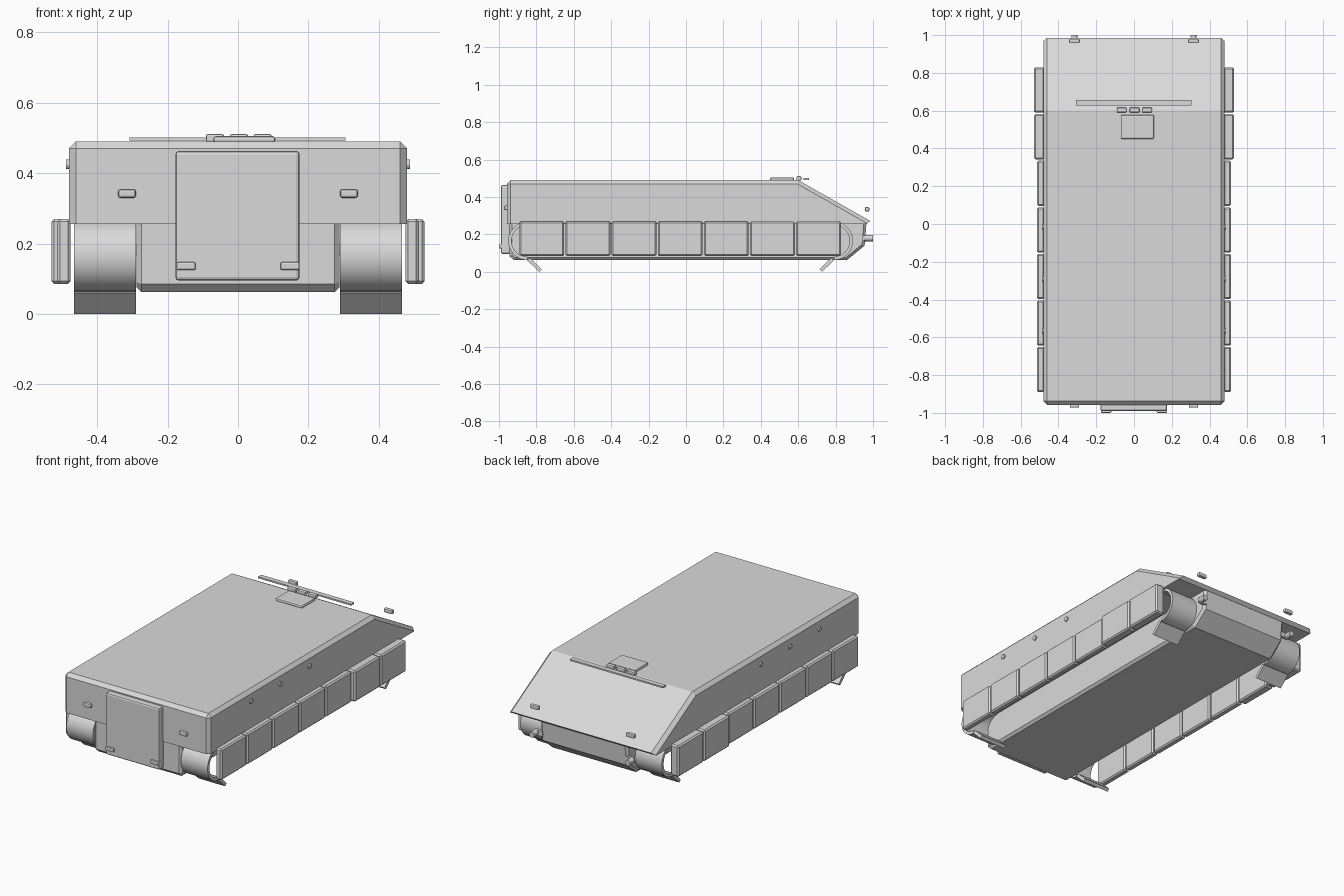
import bpy, bmesh, math
from mathutils import Matrix, Vector

if "Cube" in bpy.data.objects:
    bpy.data.objects.remove(bpy.data.objects["Cube"])

grey = bpy.data.materials.new("plain_grey")
grey.diffuse_color = (0.7, 0.7, 0.7, 1)
grey.use_nodes = True
grey.node_tree.nodes["Principled BSDF"].inputs["Base Color"].default_value = grey.diffuse_color


def finish(name, bm, smooth=False):
    bmesh.ops.recalc_face_normals(bm, faces=bm.faces)
    me = bpy.data.meshes.new(name)
    bm.to_mesh(me)
    bm.free()
    me.materials.append(grey)
    ob = bpy.data.objects.new(name, me)
    bpy.context.collection.objects.link(ob)
    if smooth:
        bpy.ops.object.select_all(action='DESELECT')
        ob.select_set(True)
        bpy.context.view_layer.objects.active = ob
        bpy.ops.object.shade_smooth_by_angle(angle=math.radians(30))
    return ob


def box(name, lo, hi, bevel=0.0, segments=2):
    bm = bmesh.new()
    lo, hi = Vector(lo), Vector(hi)
    size = hi - lo
    m = Matrix.Translation((lo + hi) / 2) @ Matrix.Diagonal((*size, 1))
    bmesh.ops.create_cube(bm, size=1, matrix=m)
    if bevel:
        bmesh.ops.bevel(bm, geom=bm.edges[:], offset=bevel, segments=segments,
                        profile=0.5, affect='EDGES')
    return finish(name, bm)


def extrude_profile(points, x0, x1):
    """Closed (y, z) outline extruded along x."""
    bm = bmesh.new()
    f = bm.faces.new([bm.verts.new((x0, y, z)) for y, z in points])
    r = bmesh.ops.extrude_face_region(bm, geom=[f])
    bmesh.ops.translate(bm, vec=(x1 - x0, 0, 0),
                        verts=[v for v in r["geom"] if isinstance(v, bmesh.types.BMVert)])
    bmesh.ops.recalc_face_normals(bm, faces=bm.faces)
    return bm


def cylinder(name, center, radius, depth, axis, sides=16):
    bm = bmesh.new()
    rot = Matrix.Rotation(math.pi / 2, 4, 'Y' if axis == 'X' else 'X')
    bmesh.ops.create_cone(bm, cap_ends=True, segments=sides, radius1=radius, radius2=radius,
                          depth=depth, matrix=Matrix.Translation(center) @ rot)
    return finish(name, bm, True)


# upper hull: box with sloped nose, chamfered along the sides and rear
W = 0.48
bm = extrude_profile([(-0.957, 0.255), (-0.957, 0.49), (0.60, 0.49),
                      (0.985, 0.272), (0.965, 0.255)], -W, W)
edges = []
for e in bm.edges:
    a, b = e.verts[0].co, e.verts[1].co
    on_side = abs(a.x - b.x) < 1e-4 and max(a.z, b.z) > 0.3
    rear_top = min(a.z, b.z) > 0.4 and max(a.y, b.y) < -0.9
    if on_side or rear_top:
        edges.append(e)
bmesh.ops.bevel(bm, geom=edges, offset=0.02, segments=1, profile=0.5,
                affect='EDGES', clamp_overlap=False)
finish("upper_hull", bm)

# lower hull tub with angled nose
bm = extrude_profile([(-0.945, 0.262), (-0.945, 0.085), (-0.92, 0.062), (0.86, 0.062),
                      (0.955, 0.14), (0.965, 0.262)], -0.288, 0.288)
edges = [e for e in bm.edges
         if abs(e.verts[0].co.x - e.verts[1].co.x) < 1e-4
         and min(v.co.z for v in e.verts) < 0.25]
bmesh.ops.bevel(bm, geom=edges, offset=0.014, segments=1, profile=0.5,
                affect='EDGES', clamp_overlap=True)
finish("lower_hull", bm)


# track ends: thin half-round bands with a tilted tail plate
def track_end(name, x0, x1, cy, sign):
    cz, r, t, n = 0.165, 0.103, 0.018, 12
    arc = [math.pi / 2 + math.pi * i / n for i in range(n + 1)]
    outer = [(cy - sign * r * math.cos(a), cz + r * math.sin(a)) for a in arc]
    inner = [(cy - sign * (r - t) * math.cos(a), cz + (r - t) * math.sin(a)) for a in arc]
    finish(name + "_band", extrude_profile(outer + inner[::-1], x0, x1), True)
    tail = [(cy, 0.06), (cy - sign * 0.063, 0.0),
            (cy - sign * 0.077, 0.013), (cy - sign * 0.014, 0.074)]
    finish(name + "_tail", extrude_profile(tail, x0, x1))


for s, side in ((1, "right"), (-1, "left")):
    x0, x1 = sorted((s * 0.29, s * 0.465))
    track_end(side + "_nose_track", x0, x1, 0.79, 1)
    track_end(side + "_rear_track", x0, x1, -0.848, -1)

    # side skirt panels, the two at the nose are thicker
    for i in range(7):
        y = -0.89 + i * 0.2465
        a, b = sorted((s * 0.475, s * (0.53 if i > 4 else 0.514)))
        box(f"{side}_skirt_{i + 1}", (a, y, 0.085), (b, y + 0.239, 0.27), 0.008, 1)

    # firing ports
    for i, y in enumerate((-0.565, -0.29, -0.015)):
        cylinder(f"{side}_port_{i + 1}", (s * 0.479, y, 0.425), 0.014, 0.018, 'X')

    # lamps on both ends and tow hook
    cx = s * 0.315
    box(side + "_tail_lamp", (cx - 0.025, -0.972, 0.33), (cx + 0.025, -0.95, 0.354), 0.006)
    box(side + "_head_lamp", (cx - 0.028, 0.957, 0.322), (cx + 0.028, 0.98, 0.346), 0.006)
    cylinder(side + "_tow_hook", (cx, 0.976, 0.18), 0.017, 0.048, 'Y')
    a, b = sorted((s * 0.27, s * 0.325))
    box(side + "_tow_bracket", (a, 0.945, 0.165), (b, 0.962, 0.195))

    # ramp hinges
    a, b = sorted((s * 0.12, s * 0.175))
    box(side + "_ramp_hinge", (a, -1.0, 0.125), (b, -0.98, 0.147), 0.005)

# rear ramp door
box("ramp_door", (-0.178, -0.99, 0.095), (0.175, -0.94, 0.463), 0.01)

# roof hatch, periscopes and splash strip
box("driver_hatch", (-0.07, 0.45, 0.485), (0.106, 0.578, 0.505), 0.008)
for i, x in enumerate((-0.065, 0.003, 0.07)):
    box(f"periscope_{i + 1}", (x - 0.026, 0.59, 0.487), (x + 0.026, 0.617, 0.511), 0.006)
box("splash_strip", (-0.308, 0.627, 0.492), (0.305, 0.657, 0.501))
